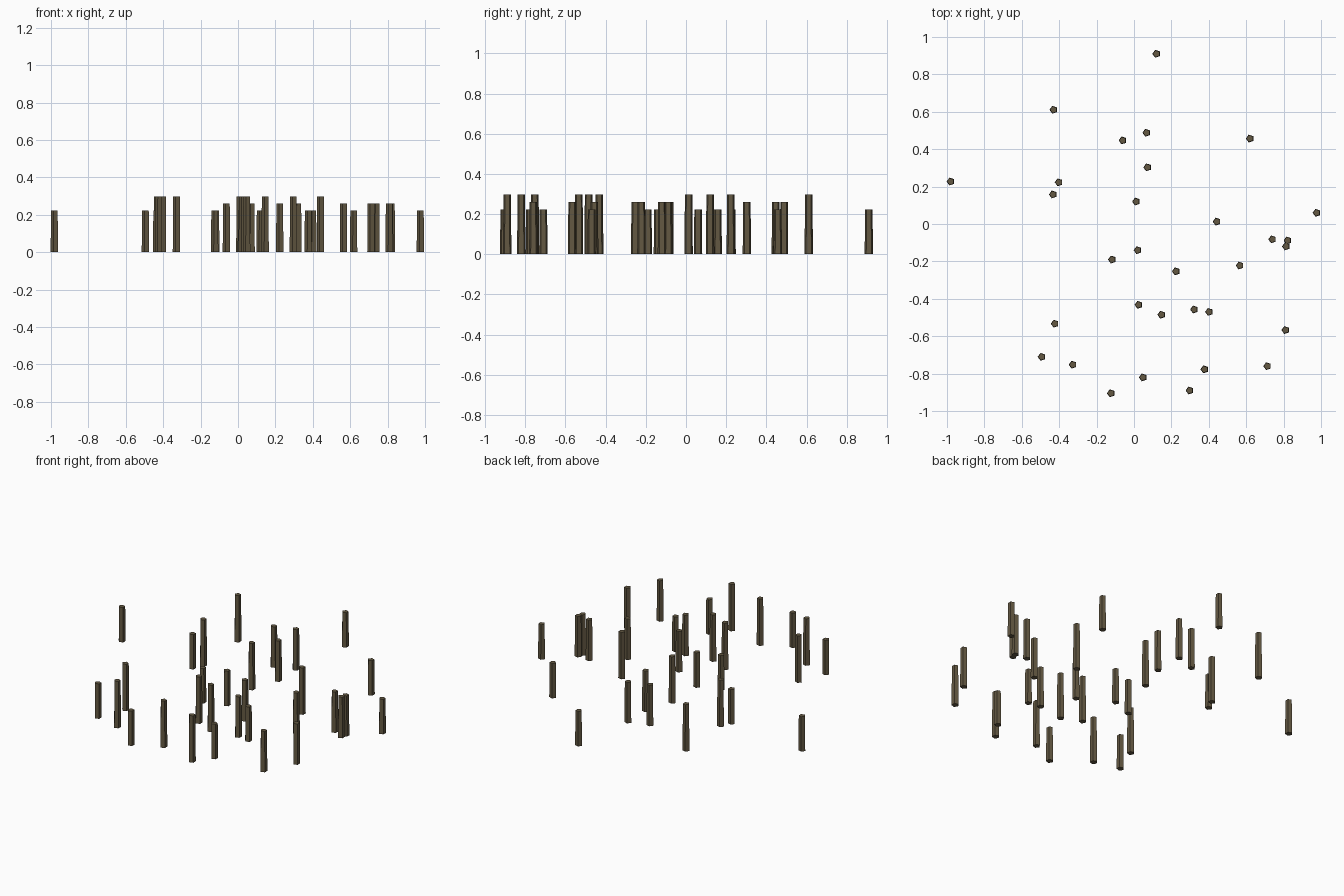
import bpy
from math import pi

# Shared brown wood material
wood = bpy.data.materials.new("wood")
wood.diffuse_color = (0.125, 0.098, 0.055, 1)

# Post positions (x, y) grouped by height
posts = {
    0.222: [(0.12, 0.91), (0.62, 0.457), (-0.98, 0.227), (-0.433, 0.158),
            (0.977, 0.06), (0.02, -0.14), (-0.117, -0.19), (0.402, -0.47),
            (-0.493, -0.71), (0.377, -0.777), (-0.123, -0.905)],
    0.260: [(-0.06, 0.447), (0.067, 0.488), (0.072, 0.303), (0.74, -0.082),
            (0.822, -0.088), (0.813, -0.12), (0.566, -0.222), (0.225, -0.253),
            (0.322, -0.457), (0.81, -0.567), (0.713, -0.76)],
    0.298: [(-0.43, 0.611), (-0.402, 0.223), (0.012, 0.12), (0.443, 0.013),
            (0.025, -0.432), (0.147, -0.485), (-0.423, -0.533),
            (-0.327, -0.752), (0.048, -0.82), (0.298, -0.89)],
}

# Slightly tapered five-sided posts
for height, spots in posts.items():
    for x, y in spots:
        bpy.ops.mesh.primitive_cone_add(
            vertices=5, radius1=0.022, radius2=0.0195, depth=height,
            location=(x, y, height / 2), rotation=(0, 0, pi / 2))
        post = bpy.context.object
        post.name = "post"
        post.data.materials.append(wood)
